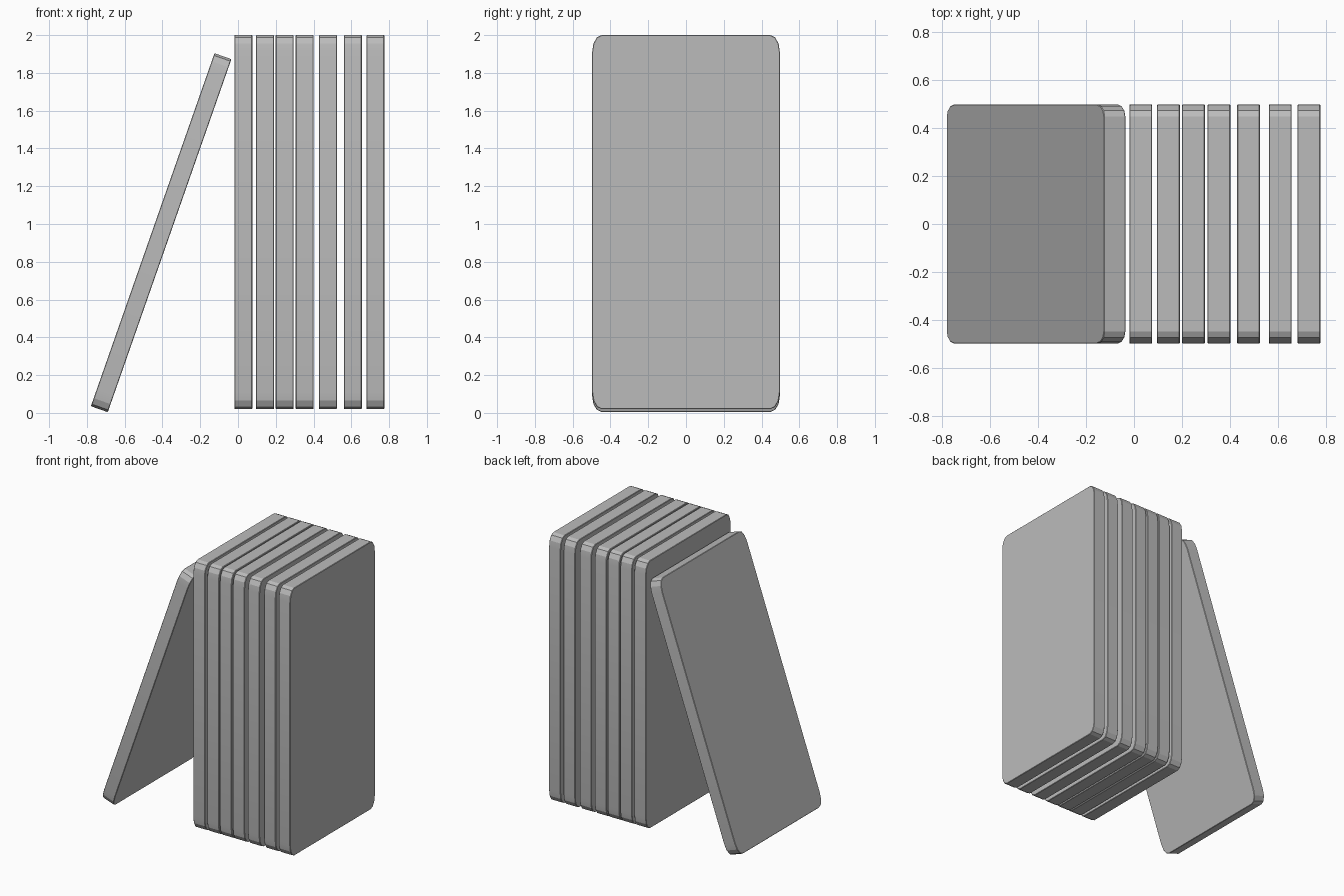
import bpy, math

if "Cube" in bpy.data.objects:
    bpy.data.objects.remove(bpy.data.objects["Cube"], do_unlink=True)

THICK, HALF_Y, HALF_Z = 0.095, 0.497, 0.99
CORNER_Y, CORNER_Z, STEPS = 0.05, 0.09, 3

grey = bpy.data.materials.new("plain grey")
grey.use_nodes = True
colour = (0.5, 0.5, 0.5, 1)
grey.diffuse_color = colour
grey.node_tree.nodes["Principled BSDF"].inputs["Base Color"].default_value = colour


def outline():
    """Rounded rectangle in y and z, counterclockwise seen from +x."""
    points = []
    for quarter, (sy, sz) in enumerate([(1, 1), (-1, 1), (-1, -1), (1, -1)]):
        for i in range(STEPS + 1):
            a = (quarter + i / STEPS) * math.pi / 2
            points.append((sy * (HALF_Y - CORNER_Y) + CORNER_Y * math.cos(a),
                           sz * (HALF_Z - CORNER_Z) + CORNER_Z * math.sin(a)))
    return points


def slab(name, x, z, lean=0):
    ring = outline()
    n = len(ring)
    verts = [(side * THICK / 2, y, h) for side in (-1, 1) for y, h in ring]
    faces = [tuple(reversed(range(n))), tuple(range(n, 2 * n))]
    faces += [(i, (i + 1) % n, n + (i + 1) % n, n + i) for i in range(n)]
    mesh = bpy.data.meshes.new(name)
    mesh.from_pydata(verts, [], faces)
    mesh.materials.append(grey)
    obj = bpy.data.objects.new(name, mesh)
    bpy.context.collection.objects.link(obj)
    obj.location = (x, 0, z)
    obj.rotation_euler.y = lean
    # Slightly softened rim
    bevel = obj.modifiers.new("rim", "BEVEL")
    bevel.width = 0.003
    bevel.segments = 1
    bevel.limit_method = "ANGLE"
    bevel.angle_limit = math.radians(60)
    bpy.ops.object.select_all(action="DESELECT")
    obj.select_set(True)
    bpy.context.view_layer.objects.active = obj
    bpy.ops.object.shade_smooth_by_angle(angle=math.radians(20))
    return obj


# Upright row with uneven gaps
for i, x in enumerate([0.028, 0.143, 0.247, 0.353, 0.476, 0.608, 0.727]):
    slab(f"upright_slab_{i + 1}", x, 1.01)

# Slab leaning towards the row
slab("leaning_slab", -0.407, 0.954, math.radians(19.3))
